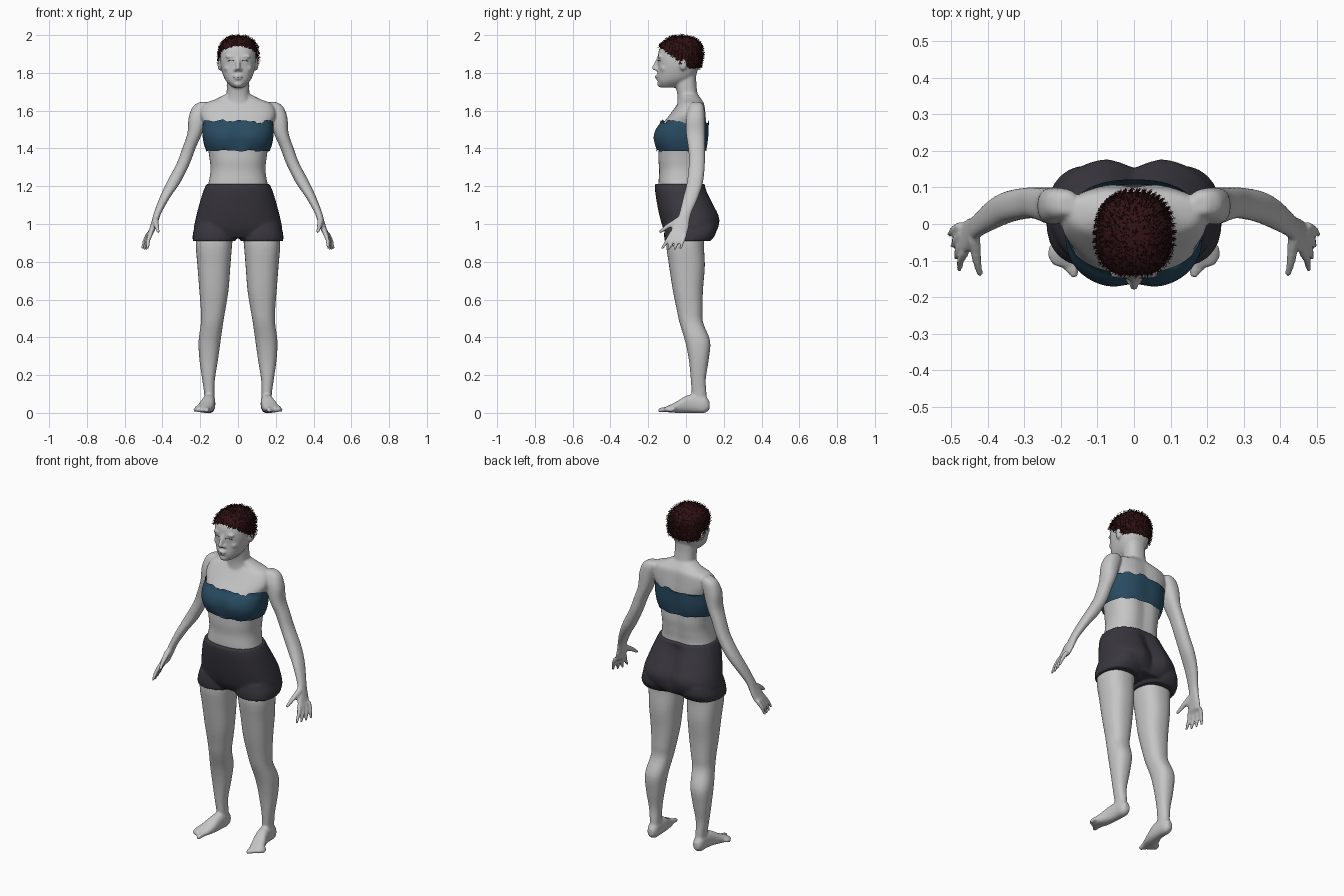
import bpy
import bmesh
import math
import random
from mathutils import Vector, Matrix
from mathutils.bvhtree import BVHTree

random.seed(4)
if "Cube" in bpy.data.objects:
    bpy.data.objects.remove(bpy.data.objects["Cube"])


def material(name, r, g, b):
    mat = bpy.data.materials.new(name)
    mat.use_nodes = True
    mat.diffuse_color = (r, g, b, 1)
    mat.node_tree.nodes["Principled BSDF"].inputs["Base Color"].default_value = (r, g, b, 1)
    return mat


skin = material("grey skin", .56, .56, .56)
blue = material("dark blue cloth", .022, .07, .12)
charcoal = material("charcoal cloth", .042, .039, .05)
brown = material("dark red brown hair", .03, .006, .007)
dark = material("dark face lines", .03, .028, .028)


def spline(rows, steps):
    """Smooth in-between rows through the given ones."""
    out, last = [], len(rows) - 1
    for i in range(last):
        a, b, c, d = [Vector(rows[min(max(i + k, 0), last)]) for k in (-1, 0, 1, 2)]
        for j in range(steps):
            t = j / steps
            out.append((b * 2 + (c - a) * t + (a * 2 - b * 5 + c * 4 - d) * t * t
                        + (b * 3 - a - c * 3 + d) * t ** 3) * .5)
    out.append(Vector(rows[-1]))
    return out


def bridge(bm, rings, cap=True):
    for low, high in zip(rings, rings[1:]):
        for i in range(len(low)):
            k = (i + 1) % len(low)
            bm.faces.new((low[i], low[k], high[k], high[i]))
    if cap:
        bm.faces.new(rings[0])
        bm.faces.new(rings[-1])
    return rings


def loft(bm, rows, side=1, along_y=False, n=28, steps=4, cap=True, front=0, back=0):
    """Rows are (station, x min, x max, low, high); front and back are centre creases."""
    rings = []
    stations = spline(rows, steps)
    for index, (s, x0, x1, b0, b1) in enumerate(stations):
        fade = math.sin(math.pi * index / (len(stations) - 1))
        ring = []
        for i in range(n):
            c, d = math.cos(math.tau * i / n), math.sin(math.tau * i / n)
            x = (x0 + x1) / 2 + (x1 - x0) / 2 * math.copysign(abs(c) ** .85, c)
            b = (b0 + b1) / 2 + (b1 - b0) / 2 * math.copysign(abs(d) ** .85, d)
            dent = fade * math.exp(-(x / .045) ** 2)
            b += dent * front if d < 0 else -dent * back
            ring.append(bm.verts.new((side * x, s, b) if along_y else (side * x, b, s)))
        rings.append(ring)
    return bridge(bm, rings, cap)


def tube(bm, points, radii, n=10):
    """Round limb along points, with a softened tip."""
    pts = [Vector(p) for p in points]
    pts.append(pts[-1] + (pts[-1] - pts[-2]).normalized() * radii[-1] * .6)
    radii = list(radii) + [radii[-1] * .5]
    rings = []
    for i, p in enumerate(pts):
        way = pts[min(i + 1, len(pts) - 1)] - pts[max(i - 1, 0)]
        turn = way.to_track_quat('Z', 'Y')
        rings.append([bm.verts.new(p + turn @ Vector((math.cos(math.tau * k / n),
                      math.sin(math.tau * k / n), 0)) * radii[i]) for k in range(n)])
    bridge(bm, rings)


def blob(bm, place, size):
    bmesh.ops.create_uvsphere(bm, u_segments=16, v_segments=10, radius=1,
                              matrix=Matrix.Translation(place) @ Matrix.Diagonal((*size, 1)))


def finish(bm, name, mat, voxel=0):
    bmesh.ops.recalc_face_normals(bm, faces=bm.faces)
    mesh = bpy.data.meshes.new(name)
    bm.to_mesh(mesh)
    bm.free()
    ob = bpy.data.objects.new(name, mesh)
    bpy.context.scene.collection.objects.link(ob)
    if voxel:  # fuse overlapping parts into one skin
        fuse = ob.modifiers.new("fuse", 'REMESH')
        fuse.mode, fuse.voxel_size = 'VOXEL', voxel
        soften = ob.modifiers.new("soften", 'SMOOTH')
        soften.factor, soften.iterations = .5, 4
        graph = bpy.context.evaluated_depsgraph_get()
        fused = bpy.data.meshes.new_from_object(ob.evaluated_get(graph))
        ob.modifiers.clear()
        ob.data = fused
    ob.data.materials.clear()
    ob.data.materials.append(mat)
    ob.data.shade_smooth()
    return ob


def even(rows):
    """Rows of (z, half width, front, back) made symmetric."""
    return [(z, -w, w, f, b) for z, w, f, b in rows]


# Profiles of the body
torso = even([(.93, .19, -.08, .11), (1, .21, -.1, .15), (1.1, .19, -.13, .12),
              (1.2, .16, -.145, .09), (1.28, .146, -.142, .094), (1.34, .15, -.146, .1),
              (1.4, .16, -.145, .1), (1.46, .175, -.15, .112), (1.52, .18, -.13, .114),
              (1.58, .2, -.085, .108), (1.635, .18, -.045, .1), (1.66, .12, -.03, .085),
              (1.69, .06, -.035, .06)])
neck = even([(1.6, .08, -.05, .08), (1.67, .062, -.045, .065), (1.74, .06, -.055, .055),
             (1.81, .06, -.06, .055)])
head = even([(1.722, .028, -.135, -.05), (1.75, .058, -.148, .0), (1.78, .076, -.15, .045),
             (1.83, .091, -.148, .068), (1.88, .095, -.15, .077), (1.93, .09, -.14, .075),
             (1.965, .07, -.11, .055), (1.985, .038, -.075, .02), (1.991, .01, -.04, -.01)])
arm = [(1.645, .165, .205, .03, .08), (1.62, .15, .24, .015, .095), (1.56, .165, .262, 0, .1),
       (1.48, .19, .268, 0, .1), (1.4, .225, .295, .012, .1), (1.32, .255, .325, .015, .1),
       (1.22, .305, .378, .005, .09), (1.14, .36, .415, -.015, .065),
       (1.06, .405, .445, -.035, .03), (1.02, .42, .456, -.05, .02),
       (.98, .435, .468, -.075, .015), (.94, .452, .482, -.085, .005)]
leg = [(.98, .02, .21, -.09, .11), (.9, .03, .224, -.105, .095), (.78, .04, .215, -.09, .1),
       (.65, .05, .205, -.07, .09), (.55, .066, .197, -.05, .088), (.48, .078, .196, -.035, .09),
       (.38, .092, .209, -.005, .128), (.28, .106, .204, .015, .12), (.18, .122, .19, .025, .105),
       (.11, .125, .18, .03, .108), (.05, .122, .176, .035, .112)]
foot = [(.125, .135, .168, .02, .06), (.1, .122, .182, 0, .09), (.05, .12, .185, 0, .1),
        (0, .122, .195, 0, .09), (-.05, .13, .215, 0, .06), (-.09, .142, .23, .003, .04),
        (-.115, .152, .222, .005, .028)]

# Body with limbs, fingers and toes
bm = bmesh.new()
loft(bm, torso, n=40, back=.015)
loft(bm, neck)
loft(bm, head, n=32)
for side in (1, -1):
    loft(bm, arm, side)
    loft(bm, leg, side)
    loft(bm, foot, side, along_y=True)
    for i in range(4):
        base = Vector((side * (.462 + .004 * i), -.076 + .024 * i, .95))
        tip = Vector((side * (.478 + .009 * i), -.125 + .032 * i, .872 - .006 * math.sin(i)))
        middle = base.lerp(tip, .5) + Vector((side * .005, 0, 0))
        tube(bm, (base, middle, tip), (.013, .011, .008))
    tube(bm, ((side * .438, -.04, 1.02), (side * .43, -.1, .985), (side * .422, -.138, .958)),
         (.018, .013, .009))
    for i in range(5):
        thick = .015 if i == 0 else .011
        tube(bm, ((side * (.16 + .015 * i), -.09 + .008 * i, .022),
                  (side * (.166 + .016 * i), -.14 + .013 * i, .013)), (thick, thick * .85))
    # Ears, brows, cheeks and nostril wings
    blob(bm, (side * .097, -.015, 1.845), (.012, .02, .033))
    blob(bm, (side * .04, -.138, 1.887), (.03, .013, .008))
    blob(bm, (side * .036, -.13, 1.862), (.016, .013, .009))
    blob(bm, (side * .05, -.115, 1.825), (.025, .022, .02))
    blob(bm, (side * .013, -.154, 1.817), (.01, .012, .009))
# Nose, lips and chin
tube(bm, ((0, -.145, 1.88), (0, -.158, 1.85), (0, -.172, 1.822)), (.009, .011, .012))
blob(bm, (0, -.152, 1.784), (.024, .013, .007))
blob(bm, (0, -.15, 1.771), (.02, .013, .007))
blob(bm, (0, -.137, 1.742), (.025, .016, .018))
body = finish(bm, "body", skin, .0068)

# Dark brow, eye and mouth lines laid on the face
tree = BVHTree.FromPolygons([v.co for v in body.data.vertices],
                            [p.vertices[:] for p in body.data.polygons])


def face_line(bm, points, radius):
    hits = [tree.ray_cast(Vector((x, -1, z)), Vector((0, 1, 0)))[0] for x, z in points]
    tube(bm, hits, [radius] * len(hits), 6)


bm = bmesh.new()
for side in (1, -1):
    face_line(bm, [(side * x, z) for x, z in ((.02, 1.864), (.036, 1.868), (.055, 1.862))], .0018)
face_line(bm, [(-.022, 1.776), (0, 1.778), (.022, 1.776)], .002)
finish(bm, "face_lines", dark)

# Bandeau top with ragged edges
band = even([(1.388, .168, -.155, .108), (1.42, .18, -.17, .116), (1.46, .187, -.178, .122),
             (1.5, .188, -.166, .123), (1.54, .186, -.134, .122)])
bm = bmesh.new()
rings = loft(bm, band, n=72, cap=False, front=.014, back=.006)
for ring, reach in ((rings[0], .004), (rings[-1], .011)):
    for i in range(0, len(ring), 3):
        shift = random.uniform(-reach, reach)
        for v in ring[i:i + 3]:
            v.co.z += shift + random.uniform(-reach, reach) * .2
finish(bm, "bandeau_top", blue)

# Shorts: hips and two short legs
hips = even([(.925, .2, -.09, .14), (.97, .232, -.118, .172), (1.03, .224, -.137, .184),
             (1.1, .206, -.152, .154), (1.17, .185, -.163, .118), (1.212, .167, -.165, .102)])
short_leg = [(1, .01, .225, -.11, .16), (.95, .008, .239, -.116, .158), (.91, .012, .24, -.114, .132)]
bm = bmesh.new()
loft(bm, hips, n=48, back=.035)
for side in (1, -1):
    loft(bm, short_leg, side)
finish(bm, "shorts", charcoal, .007)

# Cropped hair: a scalp shell cut at the hairline, covered in short strands
bm = bmesh.new()
loft(bm, [(z + .005, x0 - .009, x1 + .009, f - .005, b + .01) for z, x0, x1, f, b in head[2:]],
     n=48, steps=6)
bmesh.ops.recalc_face_normals(bm, faces=bm.faces)
below = [f for f in bm.faces if f.calc_center_median().z
         < max(1.825, 1.92 - .74 * (f.calc_center_median().y + .115))]
bmesh.ops.delete(bm, geom=below, context='FACES')
roots = [(f.calc_center_median(), f.normal.copy(), f.calc_area()) for f in bm.faces]
for root, normal, area in random.choices(roots, weights=[r[2] for r in roots], k=5000):
    jitter = Vector([random.uniform(-1, 1) for axis in range(3)])
    start = root + jitter * .005
    way = (normal * .5 + Vector((0, 0, -.5)) + jitter.yzx * .5).normalized() * .013
    wide = way.cross(normal + jitter * .1).normalized() * .0014
    bm.faces.new([bm.verts.new(p) for p in (start - wide, start + wide, start + way)])
finish(bm, "hair", brown)
